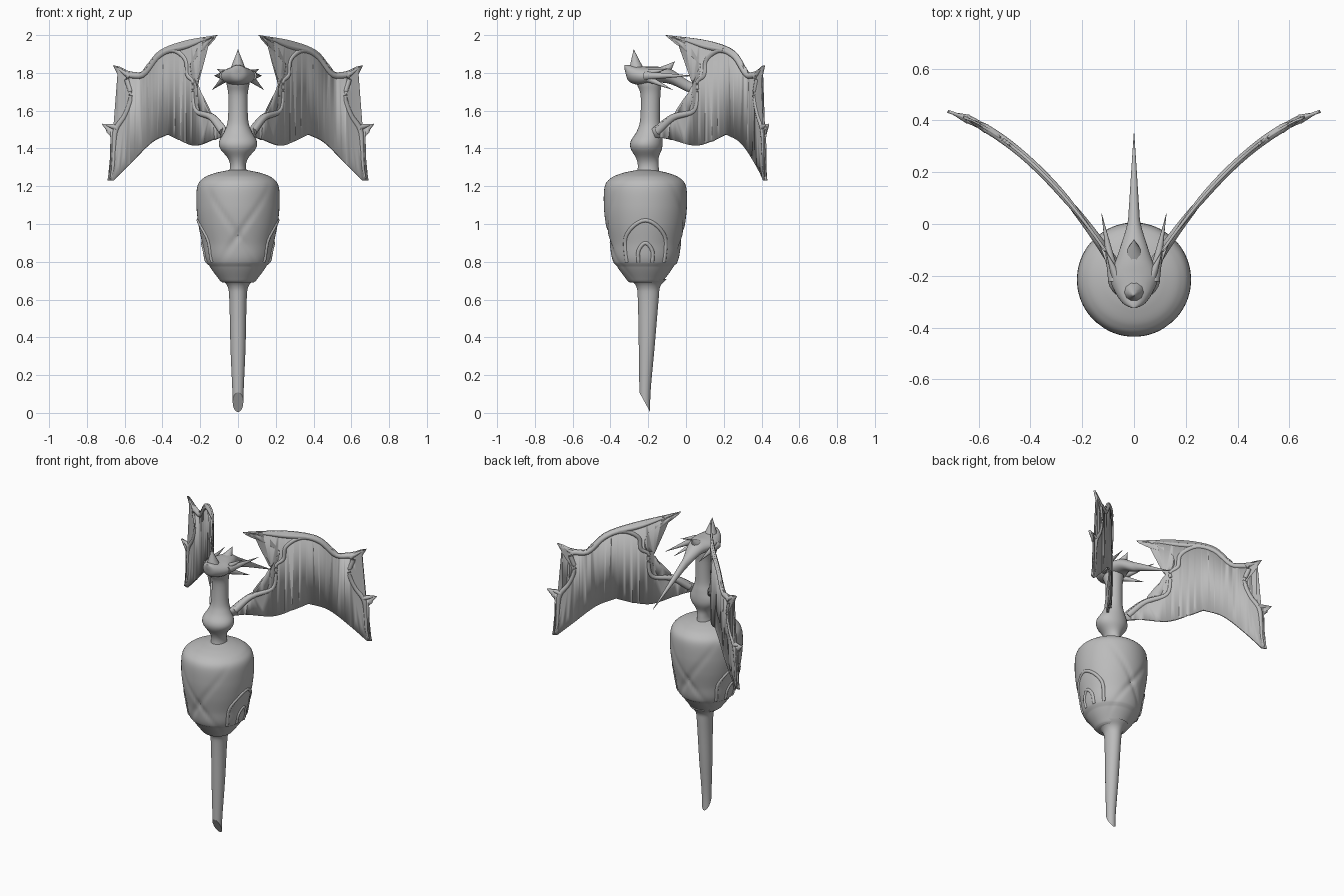
import bpy, bmesh
from math import cos, sin, pi, exp, atan2
from mathutils import Vector

cube = bpy.data.objects.get("Cube")
if cube:
    bpy.data.objects.remove(cube, do_unlink=True)

grey = bpy.data.materials.new("plain grey")
grey.use_nodes = True
grey.diffuse_color = (0.5, 0.5, 0.5, 1)
grey.node_tree.nodes["Principled BSDF"].inputs["Base Color"].default_value = grey.diffuse_color


def finish(name, bm, mirror=False, angle=0.8):
    """Turn a bmesh into a smooth shaded object, optionally mirrored."""
    bmesh.ops.recalc_face_normals(bm, faces=bm.faces)
    mesh = bpy.data.meshes.new(name)
    bm.to_mesh(mesh)
    bm.free()
    mesh.materials.append(grey)
    obj = bpy.data.objects.new(name, mesh)
    bpy.context.collection.objects.link(obj)
    bpy.ops.object.select_all(action="DESELECT")
    obj.select_set(True)
    bpy.context.view_layer.objects.active = obj
    bpy.ops.object.shade_smooth_by_angle(angle=angle)
    if mirror:
        mod = obj.modifiers.new("mirror", "MIRROR")
        mod.use_mirror_merge = False
    return obj


def spline(points, steps=5):
    """Catmull-Rom curve through points of any dimension."""
    p = [Vector(q) for q in points]
    p = [p[0] * 2 - p[1]] + p + [p[-1] * 2 - p[-2]]
    out = []
    for a, b, c, d in zip(p, p[1:], p[2:], p[3:]):
        for i in range(steps):
            t = i / steps
            out.append((b * 2 + (c - a) * t + (a * 2 - b * 5 + c * 4 - d) * t ** 2
                        + (b * 3 - a - c * 3 + d) * t ** 3) / 2)
    return out + [p[-2]]


def loft(name, rings, **kw):
    """Skin a list of point rings and cap both ends."""
    bm = bmesh.new()
    loops = [[bm.verts.new(p) for p in ring] for ring in rings]
    for a, b in zip(loops, loops[1:]):
        for i in range(len(a)):
            j = (i + 1) % len(a)
            bm.faces.new((a[i], a[j], b[j], b[i]))
    bm.faces.new(loops[0])
    bm.faces.new(loops[-1])
    return finish(name, bm, **kw)


def circle(n):
    return [(cos(2 * pi * i / n), sin(2 * pi * i / n)) for i in range(n)]


def tube(name, path, n=10, **kw):
    """Round tube along 3D points, each given as (position, radius)."""
    rings = []
    for i, (p, r) in enumerate(path):
        t = path[min(i + 1, len(path) - 1)][0] - path[max(i - 1, 0)][0]
        q = t.to_track_quat("Z", "Y")
        rings.append([p + q @ Vector((c * r, s * r, 0)) for c, s in circle(n)])
    return loft(name, rings, **kw)


def horn(name, base, tip, radius, **kw):
    a, b = Vector(base), Vector(tip)
    return tube(name, [(a.lerp(b, t), max(radius * (1 - t), 0.001))
                       for t in (0, 0.3, 0.6, 0.85, 1)], **kw)


def column(name, profile, n=32):
    """Upright loft; each profile point is (z, centre y, x radius, y radius)."""
    return loft(name, [[(rx * c, y + ry * s, z) for c, s in circle(n)]
                       for z, y, rx, ry in spline(profile)])


# Body: egg with crossing folds at the front and back and a cup at the bottom
def body_radius(x, y, r, z):
    theta = atan2(abs(x), abs(y))
    fold = sum(exp(-((z - 0.94 + k * theta) / 0.025) ** 2) for k in (-0.3, 0.25))
    fade = max(0, 1 - theta)
    return r - 0.008 * fold * fade - (0.007 if z < 0.785 else 0)


egg = spline([(0.69, 0.09), (0.71, 0.11), (0.8, 0.17), (0.9, 0.19), (1, 0.21),
              (1.1, 0.22), (1.2, 0.215), (1.245, 0.18), (1.27, 0.12), (1.285, 0.05)], 10)
loft("body", [[(body_radius(c, s, r, z) * c, -0.215 + body_radius(c, s, r, z) * s, z)
               for c, s in circle(80)] for z, r in egg])

# Arched ridges on both sides of the body
def on_body(theta, z):
    r = min(egg, key=lambda e: abs(e[0] - z))[1] - 0.004
    return Vector((r * cos(theta), -0.215 + r * sin(theta), z))


for label, half, foot, top in (("outer", 0.62, 0.8, 1.02), ("inner", 0.22, 0.8, 0.9)):
    arch = spline([(-half, foot), (-half * 0.9, foot * 0.4 + top * 0.6), (0, top),
                   (half * 0.9, foot * 0.4 + top * 0.6), (half, foot)], 8)
    tube(label + "_side_ridge", [(on_body(a, z), 0.011) for a, z in arch], mirror=True)

# Tail: tapering quill with a slanted end
tail = column("tail", [(0, -0.218, 0.027, 0.028), (0.12, -0.217, 0.03, 0.03),
                       (0.35, -0.208, 0.04, 0.042), (0.6, -0.2, 0.046, 0.055),
                       (0.67, -0.2, 0.056, 0.064), (0.71, -0.2, 0.09, 0.1)])
bm = bmesh.new()
bm.from_mesh(tail.data)
cut = bmesh.ops.bisect_plane(bm, geom=bm.verts[:] + bm.edges[:] + bm.faces[:],
                             plane_co=(0, -0.19, 0.005), plane_no=(0, -0.1, -0.055),
                             clear_outer=True)
bmesh.ops.edgeloop_fill(bm, edges=[e for e in cut["geom_cut"] if isinstance(e, bmesh.types.BMEdge)])
bm.to_mesh(tail.data)
bm.free()

# Neck with a swollen shoulder
column("neck", [(1.26, -0.2, 0.05, 0.06), (1.31, -0.2, 0.042, 0.055),
                (1.35, -0.205, 0.055, 0.06), (1.4, -0.21, 0.095, 0.083),
                (1.44, -0.208, 0.099, 0.084), (1.49, -0.195, 0.072, 0.066),
                (1.55, -0.19, 0.054, 0.053), (1.68, -0.188, 0.051, 0.052),
                (1.74, -0.195, 0.06, 0.065), (1.78, -0.2, 0.06, 0.07)])

# Head drawn out into a long backward spike: (y, centre z, x radius, z radius)
skull = spline([(-0.325, 1.83, 0.008, 0.012), (-0.305, 1.8, 0.045, 0.042),
                (-0.25, 1.785, 0.08, 0.05), (-0.2, 1.785, 0.092, 0.048),
                (-0.14, 1.79, 0.07, 0.042), (-0.08, 1.78, 0.05, 0.04),
                (0, 1.735, 0.026, 0.032), (0.06, 1.705, 0.02, 0.026),
                (0.2, 1.63, 0.011, 0.013), (0.35, 1.55, 0.001, 0.001)])
loft("head", [[(rx * c, y, z + rz * s) for c, s in circle(24)] for y, z, rx, rz in skull])
horn("brow_horn", (0, -0.262, 1.81), (0, -0.277, 1.925), 0.045)
horn("crown_spur", (0, -0.12, 1.8), (0, -0.06, 1.86), 0.04)
horn("long_cheek_horn", (0.075, -0.22, 1.785), (0.125, 0.04, 1.785), 0.025, mirror=True)
horn("lower_cheek_horn", (0.07, -0.2, 1.77), (0.137, -0.07, 1.71), 0.02, mirror=True)
horn("small_cheek_horn", (0.07, -0.2, 1.8), (0.11, -0.1, 1.82), 0.018, mirror=True)


# Wings: a flat outline bent backwards along a curve
def bend(x, z):
    return Vector((x, -0.09 + 1.17 * (x - 0.12) - 0.95 * (x - 0.12) * (x - 0.41), z))


edges = [
    [(0.11, 2), (0.28, 1.97), (0.41, 1.92), (0.48, 1.84), (0.51, 1.8)],
    [(0.51, 1.8), (0.58, 1.81), (0.66, 1.84)],
    [(0.66, 1.84), (0.62, 1.76), (0.58, 1.68), (0.6, 1.6), (0.64, 1.53)],
    [(0.64, 1.53), (0.72, 1.53)],
    [(0.72, 1.53), (0.67, 1.45), (0.67, 1.33), (0.69, 1.23)],
    [(0.69, 1.23), (0.66, 1.23)],
    [(0.66, 1.23), (0.57, 1.32), (0.46, 1.43), (0.37, 1.475)],
    [(0.37, 1.475), (0.3, 1.44), (0.22, 1.415), (0.12, 1.45), (0.05, 1.46)],
    [(0.05, 1.46), (0.06, 1.5), (0.13, 1.58), (0.2, 1.6)],
    [(0.2, 1.6), (0.22, 1.7), (0.21, 1.76)],
    [(0.21, 1.76), (0.245, 1.78), (0.25, 1.84), (0.23, 1.9), (0.19, 1.95), (0.11, 2)],
]
bm = bmesh.new()
outline = [p for edge in edges for p in spline(edge)[:-1]]
bm.faces.new([bm.verts.new((x, 0, z)) for x, z in outline])
bmesh.ops.triangulate(bm, faces=bm.faces[:])
for i in range(1, 24):
    bmesh.ops.bisect_plane(bm, geom=bm.verts[:] + bm.edges[:] + bm.faces[:],
                           plane_co=(i * 0.03, 0, 0), plane_no=(1, 0, 0))
for v in bm.verts:
    v.co = bend(v.co.x, v.co.z)
wing = finish("wing", bm, mirror=True)
thick = wing.modifiers.new("thickness", "SOLIDIFY")
thick.thickness = 0.012
thick.offset = 0

# Raised bone along the leading, outer and shoulder edges: (x, z, radius)
bone = spline([(0.08, 1.49, 0.022), (0.14, 1.565, 0.018), (0.22, 1.6, 0.014),
               (0.235, 1.7, 0.012), (0.235, 1.755, 0.012), (0.265, 1.79, 0.014),
               (0.275, 1.87, 0.014), (0.34, 1.92, 0.015), (0.42, 1.885, 0.015),
               (0.5, 1.79, 0.016), (0.585, 1.78, 0.016), (0.565, 1.68, 0.014),
               (0.595, 1.58, 0.014), (0.645, 1.5, 0.016), (0.655, 1.4, 0.012),
               (0.66, 1.3, 0.01), (0.675, 1.235, 0.006)])
tube("wing_bone", [(bend(x, z), r) for x, z, r in bone], mirror=True)
hook = spline([(0.36, 1.92, 0.015), (0.27, 1.94, 0.014), (0.19, 1.97, 0.008), (0.11, 2, 0.001)])
tube("wing_hook", [(bend(x, z), r) for x, z, r in hook], mirror=True)
horn("upper_wing_claw", bend(0.57, 1.78), bend(0.66, 1.84), 0.018, mirror=True)
horn("lower_wing_claw", bend(0.64, 1.51), bend(0.72, 1.53), 0.018, mirror=True)
